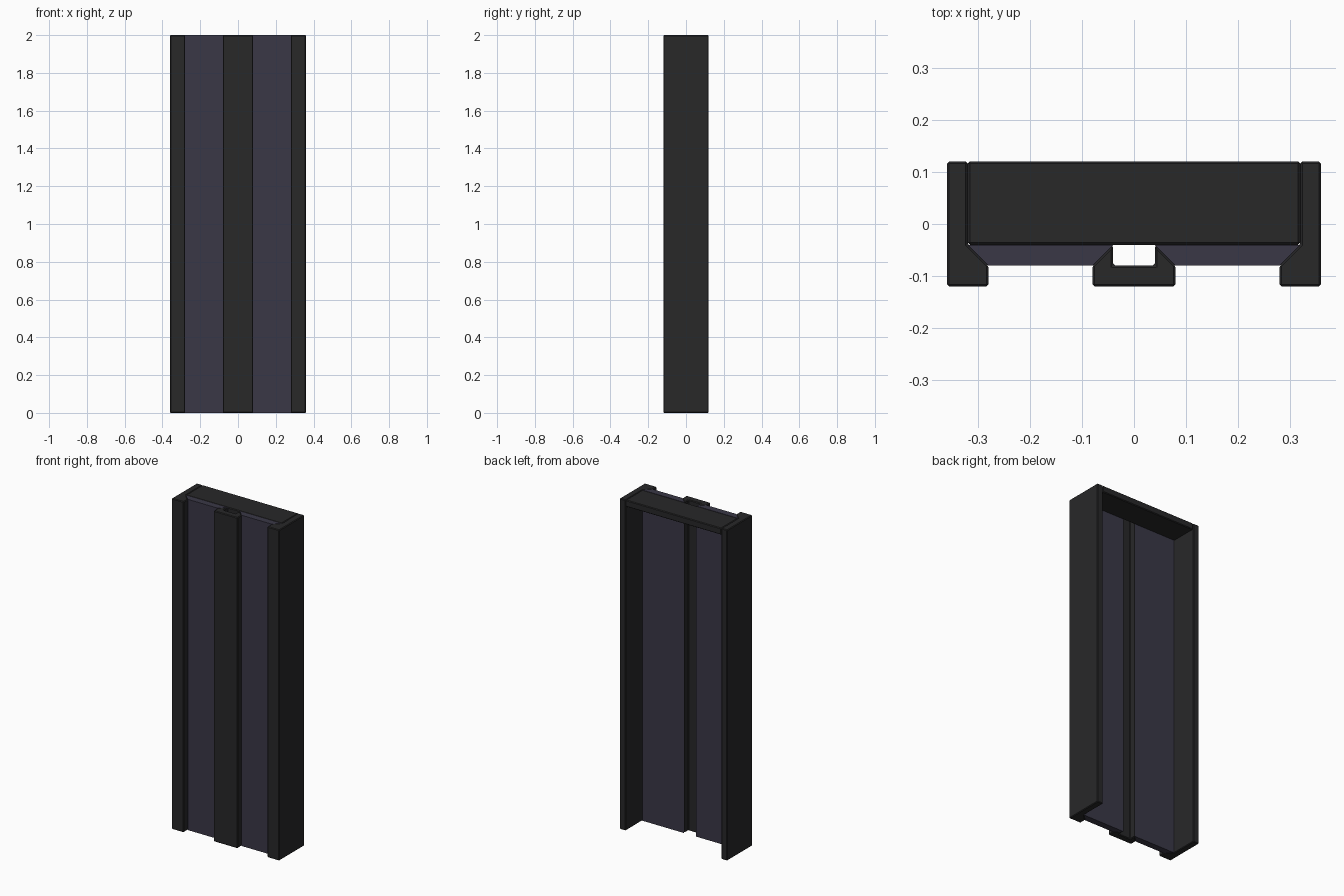
import bpy, bmesh

if "Cube" in bpy.data.objects:
    bpy.data.objects.remove(bpy.data.objects["Cube"])

H = 2.0


def material(name, color):
    m = bpy.data.materials.new(name)
    m.diffuse_color = color
    m.use_nodes = True
    m.node_tree.nodes["Principled BSDF"].inputs["Base Color"].default_value = m.diffuse_color
    return m


dark = material("dark_metal", (0.021, 0.021, 0.022, 1))
purple = material("panel_purple", (0.042, 0.039, 0.062, 1))


def prism(name, profile, z0, z1, mat, bevel=0.004):
    """Extrude an xy profile from z0 to z1, with small chamfers."""
    bm = bmesh.new()
    face = bm.faces.new([bm.verts.new((x, y, z0)) for x, y in profile])
    ext = bmesh.ops.extrude_face_region(bm, geom=[face])
    verts = [v for v in ext["geom"] if isinstance(v, bmesh.types.BMVert)]
    bmesh.ops.translate(bm, verts=verts, vec=(0, 0, z1 - z0))
    bmesh.ops.recalc_face_normals(bm, faces=bm.faces)
    mesh = bpy.data.meshes.new(name)
    bm.to_mesh(mesh)
    bm.free()
    mesh.materials.append(mat)
    obj = bpy.data.objects.new(name, mesh)
    bpy.context.collection.objects.link(obj)
    if bevel:
        mod = obj.modifiers.new("chamfer", 'BEVEL')
        mod.width = bevel
        mod.segments = 1
        mod.limit_method = 'ANGLE'
    return obj


def flip(profile):
    return [(-x, y) for x, y in profile]


# Side jamb with front lip and sloped seat, and the panel held between seats
jamb = [(0.36, 0.12), (0.36, -0.12), (0.28, -0.12), (0.28, -0.08),
        (0.32, -0.04), (0.32, 0.12)]
panel = [(0.08, -0.08), (0.28, -0.08), (0.32, -0.04), (0.04, -0.04)]

for side, shape in (("right", lambda p: p), ("left", flip)):
    prism(side + "_jamb", shape(jamb), 0, H, dark)
    prism(side + "_panel", shape(panel), 0, H, purple, 0)

# Centre strip with two wedge ribs and a channel open to the back
half = [(0.08, -0.12), (0.08, -0.08), (0.04, -0.04), (0.04, -0.08)]
prism("centre_strip", half + flip(half)[::-1], 0, H, dark)

# Top plate closing the frame; back and bottom stay open
prism("top_plate", [(-0.32, -0.04), (0.32, -0.04), (0.32, 0.12), (-0.32, 0.12)],
      H - 0.04, H, dark)
